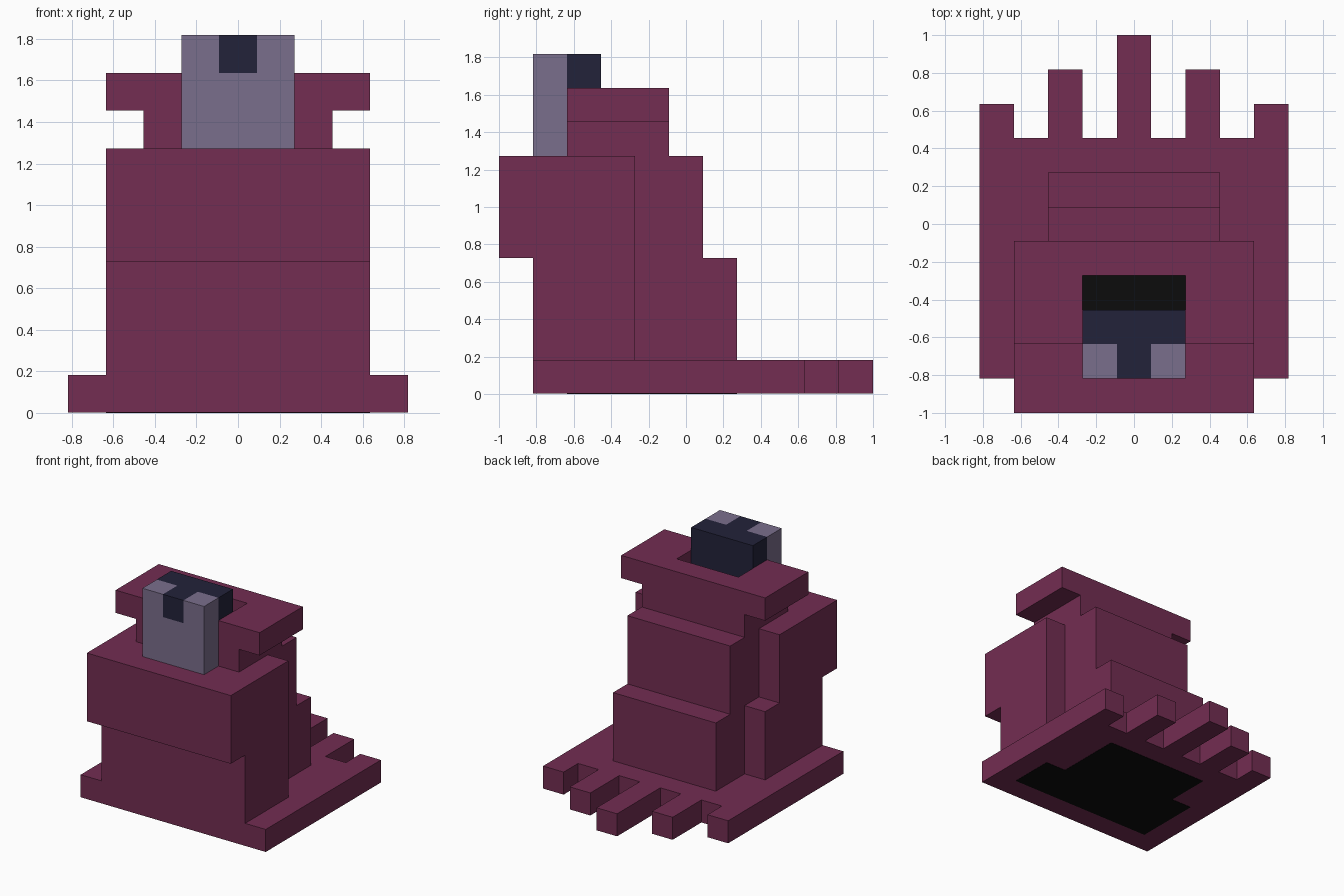
import bpy
import bmesh

cube = bpy.data.objects.get("Cube")
if cube:
    bpy.data.objects.remove(cube, do_unlink=True)

U = 2 / 11  # one block


def material(name, rgb):
    """Flat material from 0-255 sRGB values."""
    lin = [((c / 255 + 0.055) / 1.055) ** 2.4 if c > 10 else c / 255 / 12.92 for c in rgb]
    mat = bpy.data.materials.new(name)
    mat.use_nodes = True
    mat.diffuse_color = (*lin, 1)
    bsdf = next(n for n in mat.node_tree.nodes if n.type == 'BSDF_PRINCIPLED')
    bsdf.inputs["Base Color"].default_value = (*lin, 1)
    return mat


MAROON = material("maroon", (115, 45, 82))
MAUVE = material("mauve_grey", (122, 110, 140))
NAVY = material("dark_navy", (34, 34, 58))
BLACK = material("black", (12, 12, 12))


def prism(name, outline, z0, z1, mat):
    """Extrude a plan outline (counter-clockwise, in blocks) from z0 to z1."""
    bm = bmesh.new()
    face = bm.faces.new([bm.verts.new((x * U, y * U, z0 * U)) for x, y in outline])
    ext = bmesh.ops.extrude_face_region(bm, geom=[face])
    verts = [v for v in ext["geom"] if isinstance(v, bmesh.types.BMVert)]
    bmesh.ops.translate(bm, verts=verts, vec=(0, 0, (z1 - z0) * U))
    bmesh.ops.recalc_face_normals(bm, faces=bm.faces)
    mesh = bpy.data.meshes.new(name)
    bm.to_mesh(mesh)
    bm.free()
    mesh.materials.append(mat)
    obj = bpy.data.objects.new(name, mesh)
    bpy.context.collection.objects.link(obj)
    return obj


def box(name, x0, x1, y0, y1, z0, z1, mat):
    return prism(name, [(x0, y0), (x1, y0), (x1, y1), (x0, y1)], z0, z1, mat)


def u_shape(half):
    """Block open at the front, with a slot three wide and two deep."""
    return [(-half, -3.5), (-1.5, -3.5), (-1.5, -1.5), (1.5, -1.5),
            (1.5, -3.5), (half, -3.5), (half, -0.5), (-half, -0.5)]


# Base with five toes along the back edge
toes = []
for centre, tip in ((4, 3.5), (2, 4.5), (0, 5.5), (-2, 4.5), (-4, 3.5)):
    toes += [(centre + 0.5, 2.5), (centre + 0.5, tip), (centre - 0.5, tip), (centre - 0.5, 2.5)]
base = [(-4.5, -4.5), (4.5, -4.5)] + toes[1:-1]
prism("toed_base", base, 0.01, 1, MAROON)

# Black underside panel
prism("underside_panel",
      [(-3.5, -3.5), (3.5, -3.5), (3.5, -1.5), (2.5, -1.5), (2.5, 1.5),
       (-2.5, 1.5), (-2.5, -0.5), (-3.5, -0.5)], 0, 0.03, BLACK)

# Body, stepping in at the back and out at the front
prism("lower_body",
      [(-3.5, -4.5), (3.5, -4.5), (3.5, -1.5), (2.5, -1.5), (2.5, 1.5),
       (-2.5, 1.5), (-2.5, -0.5), (-3.5, -0.5)], 1, 4, MAROON)
prism("upper_body",
      [(-3.5, -5.5), (3.5, -5.5), (3.5, -1.5), (2.5, -1.5), (2.5, 0.5),
       (-2.5, 0.5), (-2.5, -1.5), (-3.5, -1.5)], 4, 7, MAROON)

# Collar around the head, with a dark pit behind it
prism("neck", u_shape(2.5), 7, 8, MAROON)
prism("collar", u_shape(3.5), 8, 9, MAROON)
box("pit_floor", -1.5, 1.5, -2.5, -1.5, 7, 7.03, BLACK)

# Head: face with a notch for the fringe, hair behind
box("face_lower", -1.5, 1.5, -4.5, -3.5, 7, 9, MAUVE)
for side, x in (("right", -1.5), ("left", 0.5)):
    box("face_top_" + side, x, x + 1, -4.5, -3.5, 9, 10, MAUVE)
box("hair_fringe", -0.5, 0.5, -4.5, -3.5, 9, 10, NAVY)
box("hair_back", -1.5, 1.5, -3.5, -2.5, 7, 10, NAVY)
